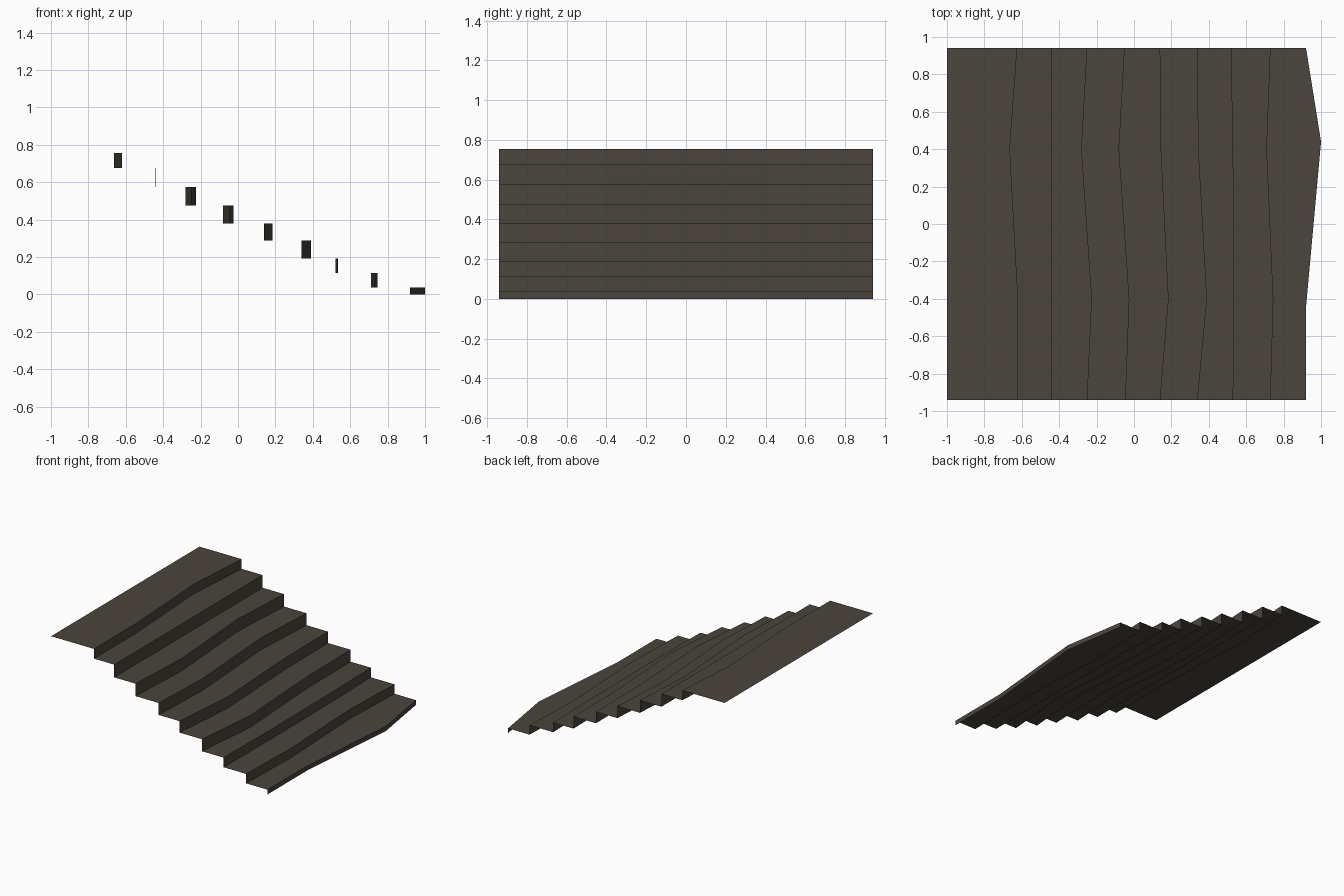
import bpy
import bmesh

cube = bpy.data.objects.get("Cube")
if cube:
    bpy.data.objects.remove(cube)

# Dark worn stone, the single colour
stone = bpy.data.materials.new("dark_stone")
stone.use_nodes = True
colour = (0.070, 0.058, 0.046, 1)
stone.diffuse_color = colour
bsdf = next(n for n in stone.node_tree.nodes if n.type == "BSDF_PRINCIPLED")
bsdf.inputs["Base Color"].default_value = colour
bsdf.inputs["Roughness"].default_value = 0.9

HALF = 0.94   # half the width of the flight
BEND = 0.40   # where each worn nosing bends

# Nosing x at the front end, front bend, back bend and back end; then tread height
steps = [
    (-0.62, -0.62, -0.664, -0.625, 0.755),
    (-0.44, -0.438, -0.44, -0.44, 0.677),
    (-0.25, -0.225, -0.28, -0.25, 0.575),
    (-0.045, -0.025, -0.08, -0.05, 0.475),
    (0.14, 0.185, 0.145, 0.14, 0.379),
    (0.34, 0.39, 0.345, 0.34, 0.287),
    (0.53, 0.535, 0.53, 0.52, 0.191),
    (0.73, 0.745, 0.71, 0.73, 0.114),
    (0.92, 0.92, 1.0, 0.92, 0.038),
]


def row(bm, xs, z, bend):
    """One line of vertices across the flight."""
    ys = (-HALF, -bend, bend, HALF)
    return [bm.verts.new((x, y, z)) for x, y in zip(xs, ys)]


def strip(bm, a, b):
    """Join two lines with a strip of faces."""
    for i in range(len(a) - 1):
        bm.faces.new((a[i], b[i], b[i + 1], a[i + 1]))


# Open folded sheet: landing, then alternating risers and treads
bm = bmesh.new()
previous = row(bm, [-1] * 4, steps[0][-1], BEND)
for k, (*xs, z) in enumerate(steps):
    last = k == len(steps) - 1
    bend = 0.44 if last else BEND
    below = 0 if last else steps[k + 1][-1]
    nosing = row(bm, xs, z, bend)
    foot = row(bm, xs, below, bend)
    strip(bm, previous, nosing)   # tread
    strip(bm, nosing, foot)       # riser
    previous = foot

mesh = bpy.data.meshes.new("stair_flight")
bm.to_mesh(mesh)
bm.free()
mesh.materials.append(stone)
stairs = bpy.data.objects.new("stair_flight", mesh)
bpy.context.collection.objects.link(stairs)
